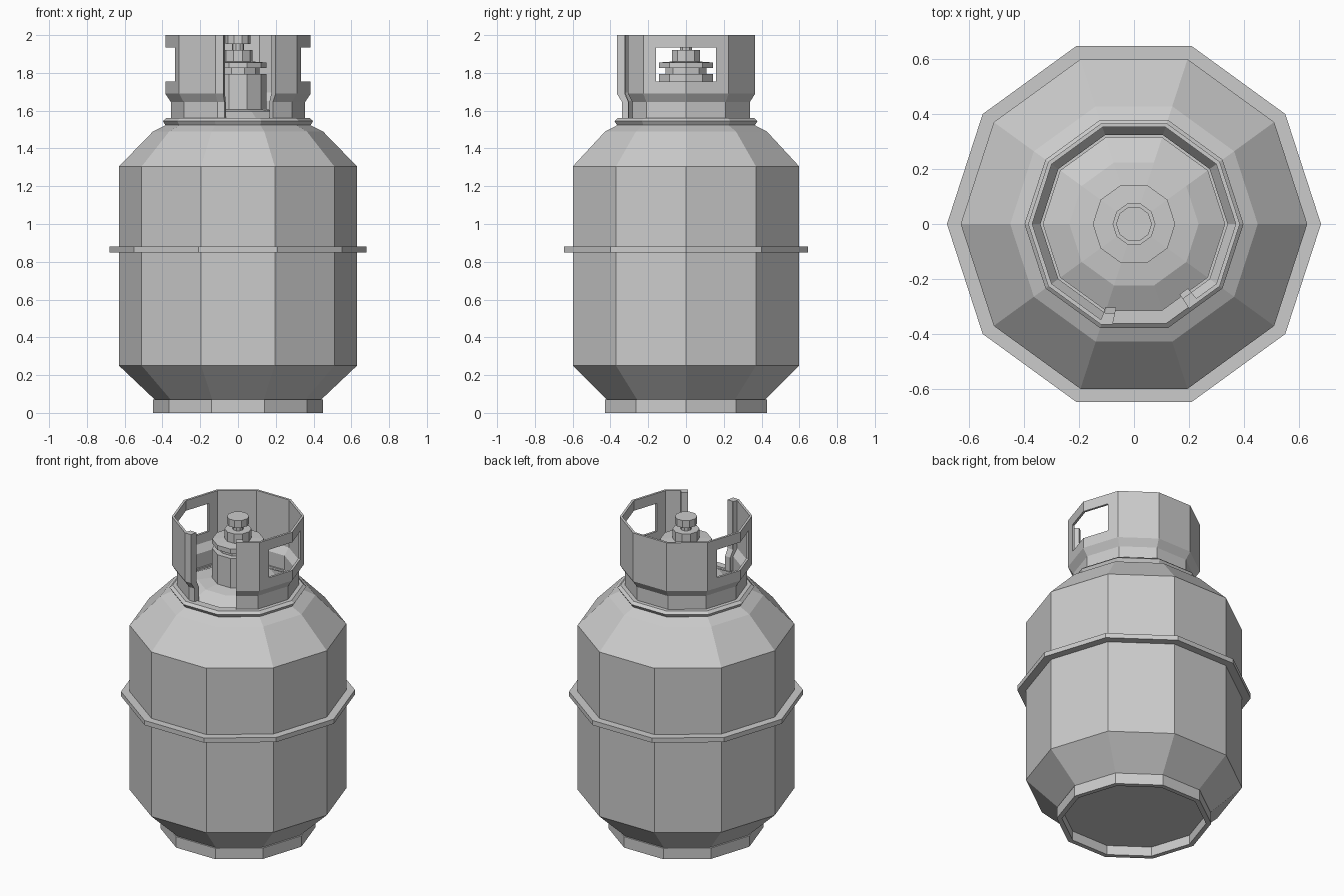
import bpy, bmesh, math

if "Cube" in bpy.data.objects:
    bpy.data.objects.remove(bpy.data.objects["Cube"])

SIDES = 10
STEP = 360 / SIDES


def point(r, z, deg):
    """Point on the flat-sided decagon of corner radius r at any angle."""
    off = (deg % STEP) - STEP / 2
    d = r * math.cos(math.radians(STEP / 2)) / math.cos(math.radians(off))
    a = math.radians(deg)
    return (d * math.cos(a), d * math.sin(a), z)


def sweep(name, profile, start=0, end=360, ring=False):
    """Turn a profile of (radius, z) around z; ring = closed cross-section."""
    full = end - start == 360
    k0, k1 = math.floor(start / STEP) + 1, math.ceil(end / STEP)
    angles = [start] + [k * STEP for k in range(k0, k1)] + ([] if full else [end])
    bm = bmesh.new()
    cols = [[bm.verts.new(point(r, z, a)) for r, z in profile] for a in angles]
    n, m = len(cols), len(profile)
    for i in range(n if full else n - 1):
        a, b = cols[i], cols[(i + 1) % n]
        for j in range(m if ring else m - 1):
            k = (j + 1) % m
            bm.faces.new((a[j], b[j], b[k], a[k]))
    if not ring:
        bm.faces.new([c[0] for c in cols])
        bm.faces.new([c[-1] for c in cols])
    elif not full:
        bm.faces.new(cols[0])
        bm.faces.new(cols[-1])
    bmesh.ops.recalc_face_normals(bm, faces=bm.faces)
    mesh = bpy.data.meshes.new(name)
    bm.to_mesh(mesh)
    bm.free()
    obj = bpy.data.objects.new(name, mesh)
    bpy.context.collection.objects.link(obj)
    return obj


# Tank, foot and bands
sweep("tank_body", [(0.43, 0.06), (0.44, 0.07), (0.63, 0.25), (0.63, 1.305),
                    (0.45, 1.49), (0.235, 1.595), (0.14, 1.608)])
sweep("foot_ring", [(0.45, 0), (0.45, 0.07), (0.42, 0.07), (0.42, 0)], ring=True)
sweep("middle_band", [(0.62, 0.85), (0.68, 0.85), (0.68, 0.88), (0.62, 0.88)], ring=True)
sweep("collar_base", [(0.33, 1.525), (0.385, 1.525), (0.398, 1.545), (0.38, 1.56),
                      (0.33, 1.56)], ring=True)

# Guard collar, open at the front, with thickened edges at the opening
LEFT, RIGHT = 258, -57
outer = [(0.355, 1.55), (0.355, 1.645), (0.385, 1.69), (0.385, 2.0)]
collar = sweep("guard_collar", outer + [(0.37, 2.0), (0.37, 1.695), (0.34, 1.65), (0.34, 1.55)],
               RIGHT, LEFT, ring=True)
thick = outer + [(0.34, 2.0), (0.34, 1.69), (0.32, 1.645), (0.32, 1.55)]
sweep("left_collar_edge", thick, LEFT - 7, LEFT, ring=True)
sweep("right_collar_edge", thick, RIGHT, RIGHT + 7, ring=True)

# Hand holes through both sides of the collar
bpy.ops.mesh.primitive_cube_add(size=1, location=(0, 0, 1.845))
cutter = bpy.context.object
cutter.name = "hand_hole_cutter"
cutter.scale = (2, 0.32, 0.18)
cutter.hide_render = True
mod = collar.modifiers.new("hand_holes", 'BOOLEAN')
mod.operation = 'DIFFERENCE'
mod.solver = 'EXACT'
mod.object = cutter
bpy.context.view_layer.objects.active = collar
bpy.ops.object.modifier_apply(modifier=mod.name)
bpy.data.objects.remove(cutter)

# Valve with stacked flanges and a knob on top
sweep("valve", [(0.15, 1.59), (0.15, 1.795), (0.115, 1.795), (0.115, 1.825), (0.15, 1.825),
                (0.15, 1.855), (0.078, 1.86), (0.078, 1.92), (0.033, 1.92), (0.033, 1.955)])
sweep("valve_knob", [(0.065, 1.953), (0.065, 2.0)])
